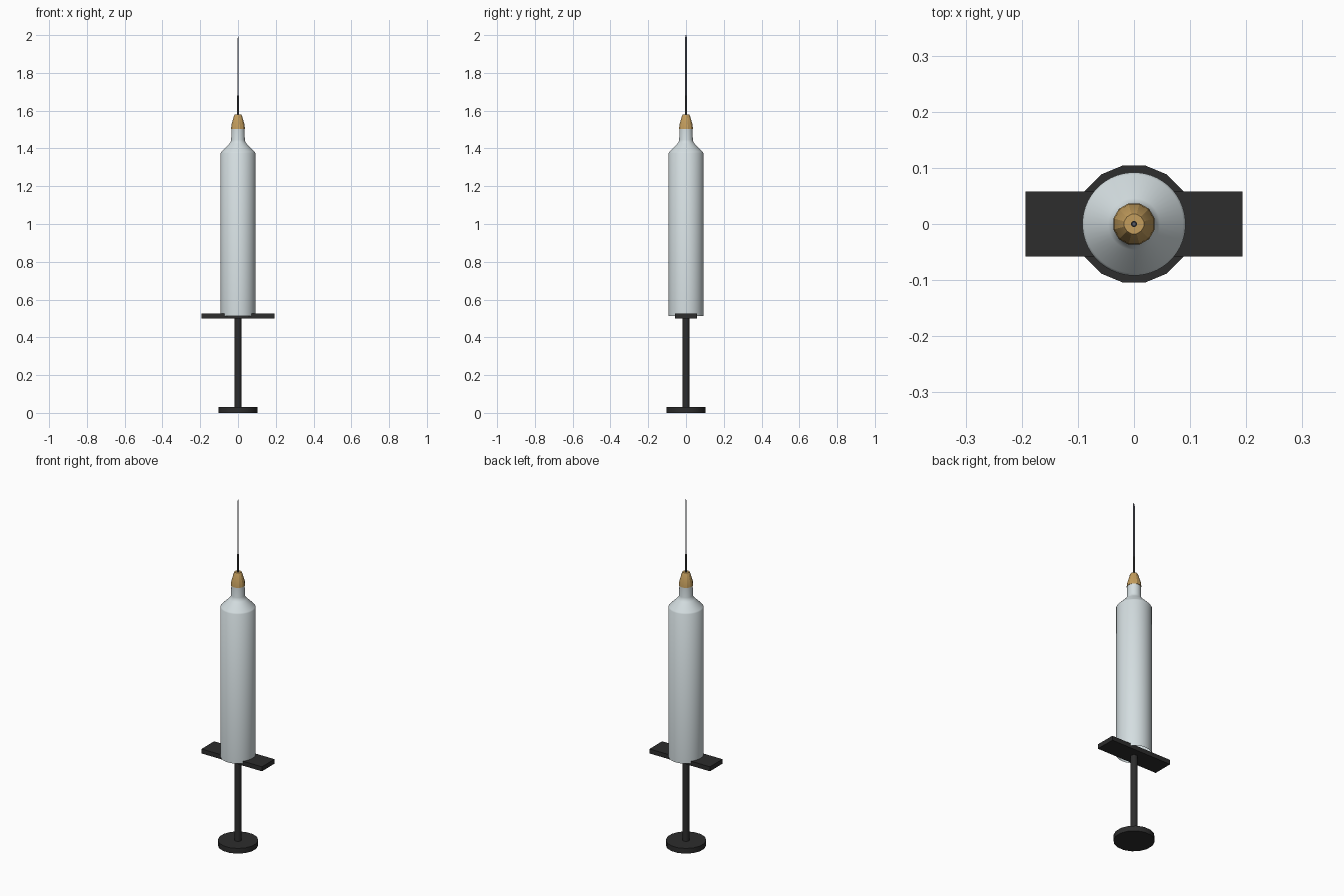
import bpy, bmesh, math

if "Cube" in bpy.data.objects:
    bpy.data.objects.remove(bpy.data.objects["Cube"])


def material(name, rgb):
    m = bpy.data.materials.new(name)
    m.diffuse_color = (*rgb, 1)
    m.use_nodes = True
    m.node_tree.nodes["Principled BSDF"].inputs["Base Color"].default_value = m.diffuse_color
    return m


BARREL = material("pale_grey_plastic", (0.66, 0.73, 0.75))
DARK = material("black_plastic", (0.026, 0.026, 0.026))
BRASS = material("tan_hub", (0.55, 0.34, 0.11))
STEEL = material("needle_steel", (0.19, 0.20, 0.25))


def finish(name, bm, mat, smooth=None):
    mesh = bpy.data.meshes.new(name)
    bmesh.ops.recalc_face_normals(bm, faces=bm.faces)
    bm.to_mesh(mesh)
    bm.free()
    obj = bpy.data.objects.new(name, mesh)
    bpy.context.collection.objects.link(obj)
    mesh.materials.append(mat)
    if smooth:
        bpy.ops.object.select_all(action='DESELECT')
        obj.select_set(True)
        bpy.context.view_layer.objects.active = obj
        bpy.ops.object.shade_smooth_by_angle(angle=math.radians(smooth))
    return obj


def lathe(name, profile, sides, mat, smooth=None, cap_bottom=True, cap_top=True):
    """Revolve (radius, z) points around the z axis."""
    bm = bmesh.new()
    rings = []
    for r, z in profile:
        rings.append([bm.verts.new((r * math.cos((i + 0.5) * math.tau / sides),
                                    r * math.sin((i + 0.5) * math.tau / sides), z))
                      for i in range(sides)])
    for a, b in zip(rings, rings[1:]):
        for i in range(sides):
            j = (i + 1) % sides
            bm.faces.new((a[i], a[j], b[j], b[i]))
    if cap_bottom:
        bm.faces.new(rings[0][::-1])
    if cap_top:
        bm.faces.new(rings[-1])
    return finish(name, bm, mat, smooth)


# Thumb disc and plunger rod
lathe("thumb_disc", [(0.106, 0), (0.106, 0.03)], 16, DARK, 30)
lathe("plunger_rod", [(0.019, 0.02), (0.019, 0.51)], 16, DARK, 30)

# Finger flange: flat rectangular bar
bm = bmesh.new()
bmesh.ops.create_cube(bm, size=1)
bmesh.ops.scale(bm, vec=(0.386, 0.115, 0.026), verts=bm.verts)
bmesh.ops.translate(bm, vec=(0, 0, 0.513), verts=bm.verts)
finish("finger_flange", bm, DARK)

# Barrel with shoulder and neck, open underneath
lathe("barrel", [(0.092, 0.513), (0.092, 1.376), (0.088, 1.382), (0.046, 1.425),
                 (0.039, 1.434), (0.036, 1.446), (0.035, 1.51)],
      48, BARREL, 35, cap_bottom=False)

# Needle hub
lathe("needle_hub", [(0.038, 1.503), (0.036, 1.525), (0.022, 1.573), (0.018, 1.58)],
      12, BRASS, 25)

# Needle: thicker collar, then a fine tube with a slanted tip
lathe("needle_collar", [(0.0055, 1.57), (0.0055, 1.68)], 10, DARK, 40)
needle = lathe("needle", [(0.004, 1.67), (0.004, 1.99)], 10, STEEL, 40)
for v in needle.data.vertices:
    if v.co.z > 1.9:
        v.co.z = 1.988 + 3 * v.co.x
top = max(v.co.z for v in needle.data.vertices)
for v in needle.data.vertices:
    if v.co.z > 1.9:
        v.co.z += 2.0 - top
